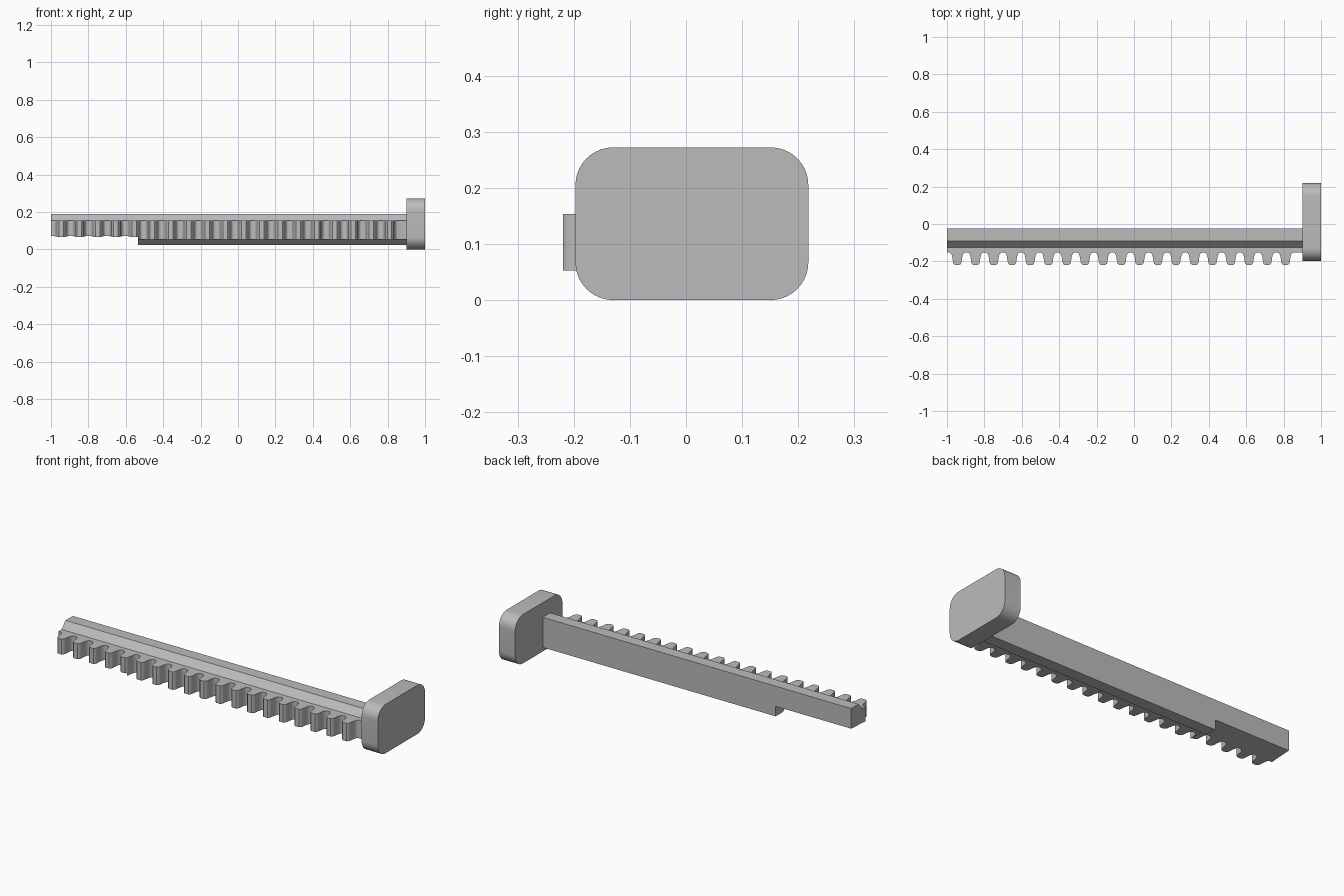
import bpy, bmesh, math
from mathutils import Vector

cube = bpy.data.objects.get("Cube")
if cube:
    bpy.data.objects.remove(cube)

grey = bpy.data.materials.new("plain grey")
grey.use_nodes = True
colour = (0.5, 0.5, 0.5, 1)
grey.diffuse_color = colour
grey.node_tree.nodes["Principled BSDF"].inputs["Base Color"].default_value = colour


def prism(name, outline, depth):
    """Extrude a closed outline of 3D points along a vector."""
    bm = bmesh.new()
    face = bm.faces.new([bm.verts.new(p) for p in outline])
    new = bmesh.ops.extrude_face_region(bm, geom=[face], use_keep_orig=True)["geom"]
    bmesh.ops.translate(bm, vec=Vector(depth),
                        verts=[g for g in new if isinstance(g, bmesh.types.BMVert)])
    bmesh.ops.recalc_face_normals(bm, faces=bm.faces)
    mesh = bpy.data.meshes.new(name)
    bm.to_mesh(mesh)
    bm.free()
    obj = bpy.data.objects.new(name, mesh)
    bpy.context.collection.objects.link(obj)
    mesh.materials.append(grey)
    return obj


def activate(obj):
    bpy.ops.object.select_all(action="DESELECT")
    obj.select_set(True)
    bpy.context.view_layer.objects.active = obj


LEFT, BAR_END = -1.0, 0.9

# Bar with chamfered front edges
section = [(-0.025, 0.022), (-0.025, 0.19), (-0.09, 0.19),
           (-0.125, 0.153), (-0.125, 0.053), (-0.09, 0.022)]
bar = prism("bar", [(LEFT, y, z) for y, z in section], (BAR_END - LEFT, 0, 0))

# Toothed rack along the front of the bar
PITCH, FIRST, COUNT, ROOT = 0.0975, -0.945, 19, -0.153
half_tooth = [(0.041, ROOT), (0.034, -0.157), (0.029, -0.167), (0.026, -0.18),
              (0.023, -0.202), (0.02, -0.212), (0.012, -0.219)]
tooth = [(-x, y) for x, y in half_tooth] + half_tooth[::-1]
outline = [(LEFT, -0.11), (LEFT, ROOT)]
for i in range(COUNT):
    outline += [(FIRST + i * PITCH + x, y) for x, y in tooth]
outline += [(BAR_END, ROOT), (BAR_END, -0.11)]
rack = prism("toothed_rack", [(x, y, 0.053) for x, y in outline], (0, 0, 0.1))

# Relief under the free end, sloping slightly down to the front
wedge = [(0.1, 0.085), (-0.3, 0.062), (-0.3, -0.1), (0.1, -0.1)]
cutter = prism("relief_cutter", [(-1.1, y, z) for y, z in wedge], (0.565, 0, 0))
cutter.hide_render = True
for obj in (bar, rack):
    activate(obj)
    mod = obj.modifiers.new("relief", "BOOLEAN")
    mod.operation = "DIFFERENCE"
    mod.solver = "EXACT"
    mod.object = cutter
    bpy.ops.object.modifier_apply(modifier=mod.name)
bpy.data.objects.remove(cutter)

# Rounded end head
RADIUS, STEPS = 0.067, 10
Y0, Y1, Z1 = -0.197, 0.218, 0.272
corners = [(Y1 - RADIUS, Z1 - RADIUS), (Y0 + RADIUS, Z1 - RADIUS),
           (Y0 + RADIUS, RADIUS), (Y1 - RADIUS, RADIUS)]
loop = []
for q, (y, z) in enumerate(corners):
    for s in range(STEPS + 1):
        a = math.pi / 2 * (q + s / STEPS)
        loop.append((BAR_END, y + RADIUS * math.cos(a), z + RADIUS * math.sin(a)))
head = prism("end_head", loop, (0.1, 0, 0))

for obj in (rack, head):
    activate(obj)
    bpy.ops.object.shade_smooth_by_angle(angle=math.radians(40))
